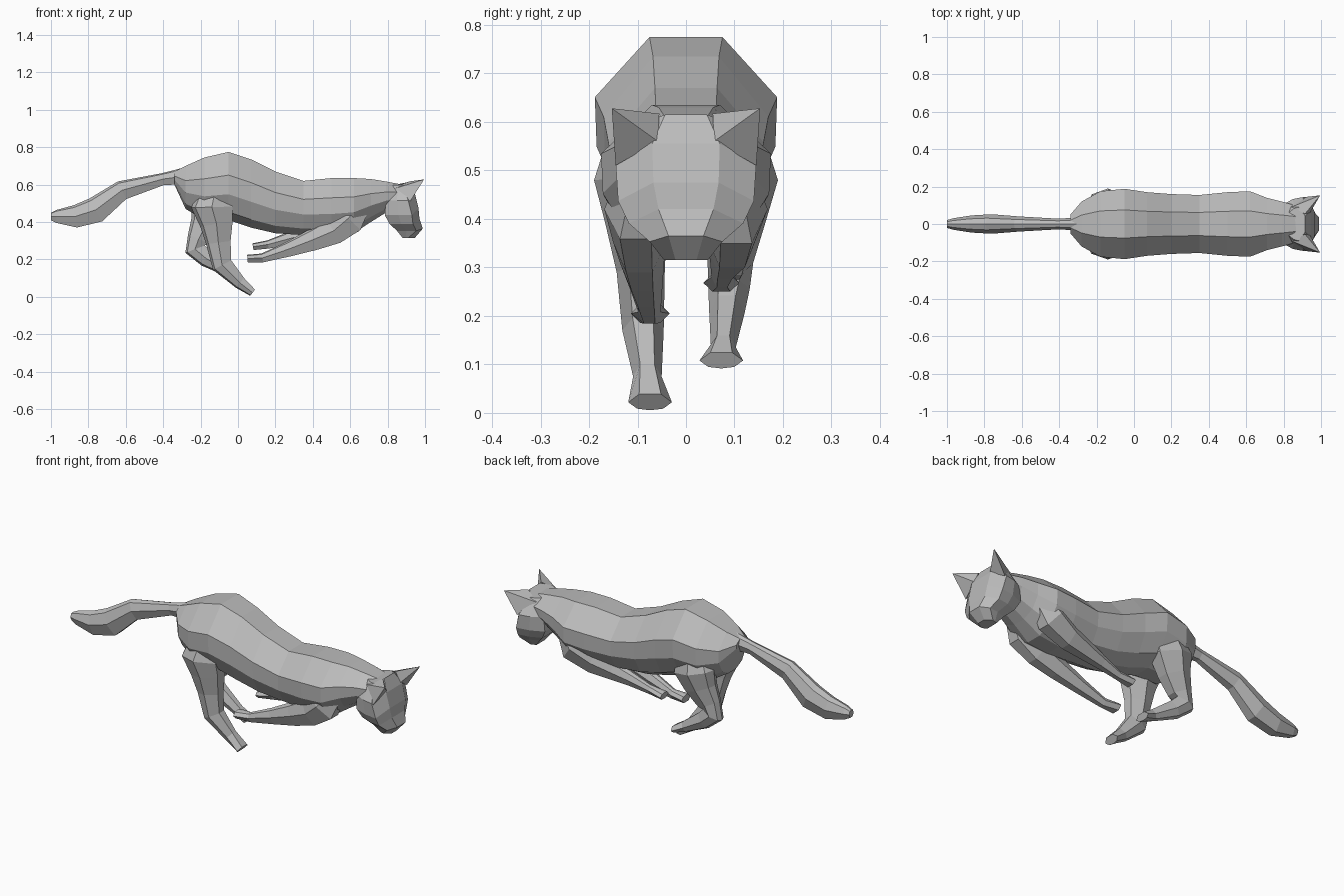
import bpy
import bmesh
from mathutils import Vector

old = bpy.data.objects.get("Cube")
if old:
    bpy.data.objects.remove(old, do_unlink=True)

GREY = (0.5, 0.5, 0.5, 1)
fur = bpy.data.materials.new("grey_fur")
fur.use_nodes = True
fur.diffuse_color = GREY
bsdf = fur.node_tree.nodes["Principled BSDF"]
bsdf.inputs["Base Color"].default_value = GREY
bsdf.inputs["Roughness"].default_value = 0.8


def finish(name, bm):
    """Turn a bmesh into a flat-shaded grey object."""
    bmesh.ops.recalc_face_normals(bm, faces=bm.faces)
    mesh = bpy.data.meshes.new(name)
    bm.to_mesh(mesh)
    bm.free()
    mesh.materials.append(fur)
    obj = bpy.data.objects.new(name, mesh)
    bpy.context.collection.objects.link(obj)


def loft(name, rings):
    """Skin a list of equal-length rings and cap both ends."""
    bm = bmesh.new()
    loops = [[bm.verts.new(point) for point in ring] for ring in rings]
    for ring, following in zip(loops, loops[1:]):
        for i, vert in enumerate(ring):
            bm.faces.new((ring[i - 1], vert, following[i], following[i - 1]))
    bm.faces.new(loops[0])
    bm.faces.new(loops[-1])
    finish(name, bm)


def mirrored(left):
    """Close a left half outline with its right half."""
    return left + [(x, -y, z) for x, y, z in reversed(left)]


# Limb section with one flat side and a slight keel: (across the limb, sideways)
SECTION = [(1, .5), (1, -.5), (0, -1), (-.8, -.6), (-1, 0), (-.8, .6), (0, 1)]


def limb(name, stations, side=0, paw=None):
    """Follow (x, z, half thickness); thicker parts are wider and further out."""
    rings = []
    last = len(stations) - 1
    for i, (x, z, thick) in enumerate(stations):
        before = stations[max(i - 1, 0)]
        after = stations[min(i + 1, last)]
        across = Vector((before[1] - after[1], 0, after[0] - before[0])).normalized()
        width = paw if paw and i == last else thick * .63 + .008
        centre = Vector((x, side * (.065 + thick * .43), z))
        rings.append([centre + across * thick * u + Vector((0, width * v, 0))
                      for u, v in SECTION])
    loft(name, rings)


# Torso and neck: (x, bottom, top, half width)
torso = [
    (-.34, .6, .67, .05), (-.28, .47, .7, .12), (-.18, .41, .745, .175),
    (-.05, .41, .775, .188), (.07, .37, .735, .17), (.2, .34, .67, .16),
    (.35, .33, .62, .155), (.5, .325, .635, .17), (.62, .34, .635, .175),
    (.71, .4, .63, .14), (.79, .45, .617, .12), (.88, .48, .6, .095),
]
half_section = [(.4, 1), (1, .66), (.98, .38), (.7, .12), (.25, 0)]
loft("torso", [
    mirrored([(x, width * u, low + (high - low) * v) for u, v in half_section])
    for x, low, high, width in torso])

# Head as stacked bands that droop toward the cheeks: (z, front, back, half width)
head = [
    (.615, .915, .83, .09), (.555, .945, .79, .145), (.475, .965, .785, .14),
    (.42, .97, .81, .118), (.365, .988, .85, .075), (.315, .945, .88, .045),
]


def head_ring(z, front, back, width):
    cheek = front - .035
    side_z = z - .4 * (width - .045)
    return mirrored([
        (front, width * .48, z), (cheek, width, side_z),
        ((cheek + back) / 2, width * .92, side_z), (back, width * .7, side_z)])


loft("head", [head_ring(*band) for band in head])

# Ears: pointed wedges leaning forward and outward
ear = [(.915, .055, .617), (.94, .058, .56), (.92, .145, .51),
       (.84, .09, .58), (.995, .153, .628)]
for side, label in ((1, "left_ear"), (-1, "right_ear")):
    bm = bmesh.new()
    for x, y, z in ear:
        bm.verts.new((x, y * side, z))
    bmesh.ops.convex_hull(bm, input=bm.verts)
    finish(label, bm)

# Tail, thickening toward a blunt tip
limb("tail", [
    (-.29, .645, .045), (-.4, .63, .032), (-.62, .57, .052), (-.76, .465, .07),
    (-.87, .43, .06), (-.97, .43, .035), (-1, .43, .02)])

# Hind legs share a thigh; the right one reaches further down
thigh = [(-.12, .58, .08), (-.14, .48, .11)]
limb("right_hind_leg", thigh + [
    (-.115, .39, .088), (-.105, .29, .066), (-.085, .17, .055),
    (.01, .075, .034), (.078, .022, .021)], side=-1, paw=.045)
limb("left_hind_leg", thigh + [
    (-.17, .39, .085), (-.21, .31, .062), (-.23, .255, .055),
    (-.17, .205, .045), (-.05, .135, .028), (.01, .108, .018)], side=1, paw=.045)

# Front legs share a shoulder; both fold back beneath the chest
shoulder = [(.65, .5, .06), (.59, .42, .09)]
limb("right_front_leg", shoulder + [
    (.51, .352, .073), (.4, .305, .058), (.27, .255, .04),
    (.13, .208, .024), (.05, .205, .02)], side=-1, paw=.04)
limb("left_front_leg", shoulder + [
    (.48, .365, .07), (.37, .335, .05), (.27, .31, .035),
    (.16, .28, .022), (.08, .268, .018)], side=1, paw=.037)
